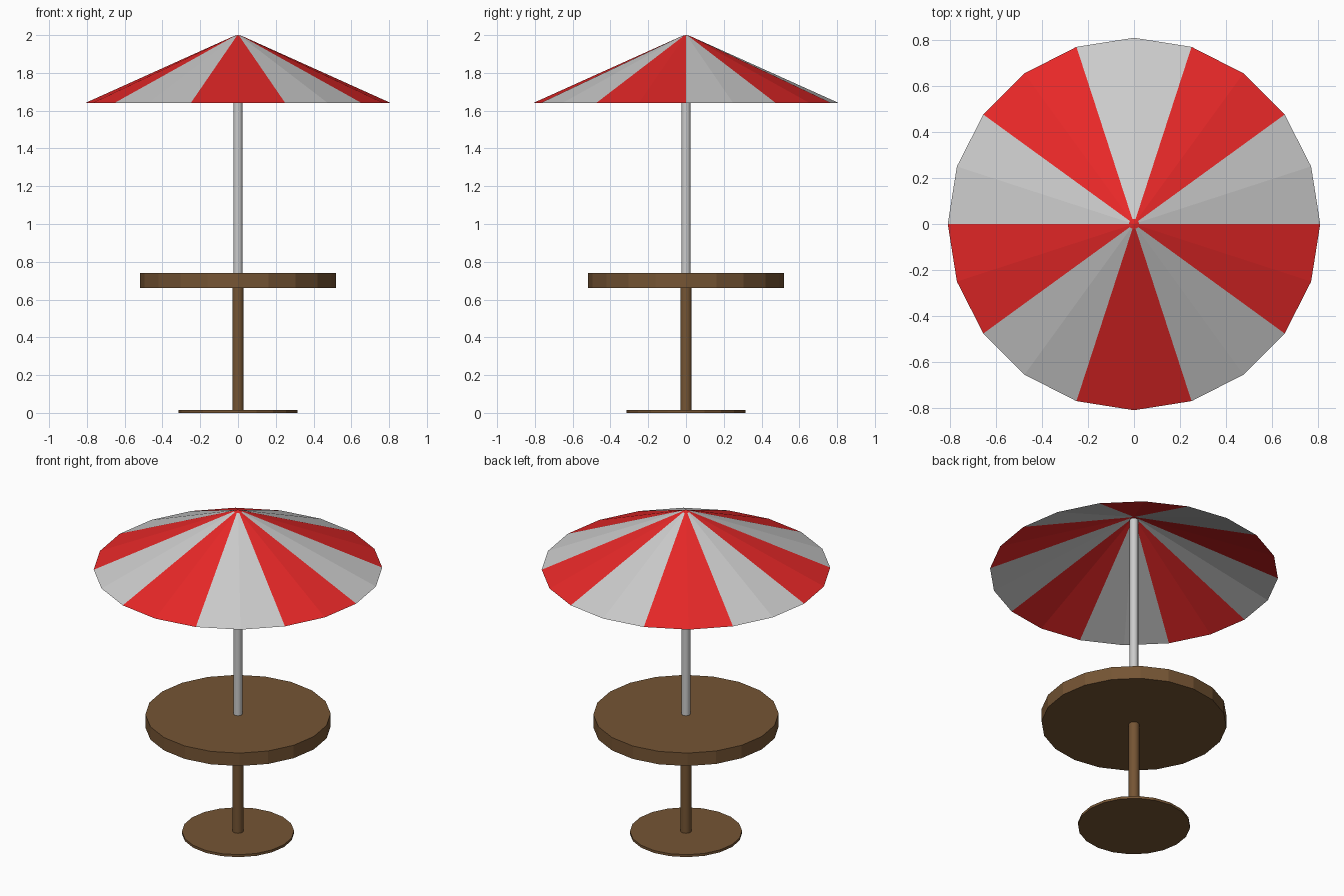
import bpy
import bmesh
from math import cos, sin, radians

if "Cube" in bpy.data.objects:
    bpy.data.objects.remove(bpy.data.objects["Cube"])

SIDES = 20


def material(name, rgb):
    m = bpy.data.materials.new(name)
    m.diffuse_color = (*rgb, 1)
    m.use_nodes = True
    m.node_tree.nodes["Principled BSDF"].inputs["Base Color"].default_value = m.diffuse_color
    return m


brown = material("brown_wood", (0.178, 0.09, 0.034))
red = material("red_cloth", (0.8, 0.021, 0.021))


def cylinder(name, radius, z0, z1, mat=None, smooth=False):
    bpy.ops.mesh.primitive_cylinder_add(vertices=SIDES, radius=radius, depth=z1 - z0,
                                        location=(0, 0, (z0 + z1) / 2),
                                        rotation=(0, 0, 0))
    ob = bpy.context.object
    ob.name = name
    if mat:
        ob.data.materials.append(mat)
    if smooth:
        bpy.ops.object.shade_smooth_by_angle(angle=radians(30))
    return ob


def ring_point(radius, i, z):
    a = radians(i * 360 / SIDES)
    return (radius * cos(a), radius * sin(a), z)


def panels(name, parity, mat=None, cap=False):
    """Every other canopy stripe; each stripe is two facets wide."""
    bm = bmesh.new()
    for i in range(SIDES):
        if (i // 2) % 2 == parity:
            pts = [ring_point(0.81, i, 1.64), ring_point(0.81, i + 1, 1.64),
                   ring_point(0.022, i + 1, 1.995), ring_point(0.022, i, 1.995)]
            bm.faces.new([bm.verts.new(p) for p in pts])
    if cap:
        top = bm.verts.new((0, 0, 2.0))
        rim = [bm.verts.new(ring_point(0.022, i, 1.995)) for i in range(SIDES)]
        for i in range(SIDES):
            bm.faces.new((rim[i], rim[(i + 1) % SIDES], top))
    bmesh.ops.remove_doubles(bm, verts=bm.verts, dist=1e-5)
    me = bpy.data.meshes.new(name)
    bm.to_mesh(me)
    bm.free()
    ob = bpy.data.objects.new(name, me)
    bpy.context.collection.objects.link(ob)
    if mat:
        me.materials.append(mat)


# Table: foot, leg and top
cylinder("base_plate", 0.315, 0.0, 0.015, brown)
cylinder("table_leg", 0.03, 0.01, 0.67, brown, smooth=True)
cylinder("table_top", 0.52, 0.66, 0.74, brown)

# Parasol: pole and striped canopy
cylinder("parasol_pole", 0.024, 0.73, 1.985, smooth=True)
panels("canopy_grey_panels", 0)
panels("canopy_red_panels", 1, red, cap=True)
